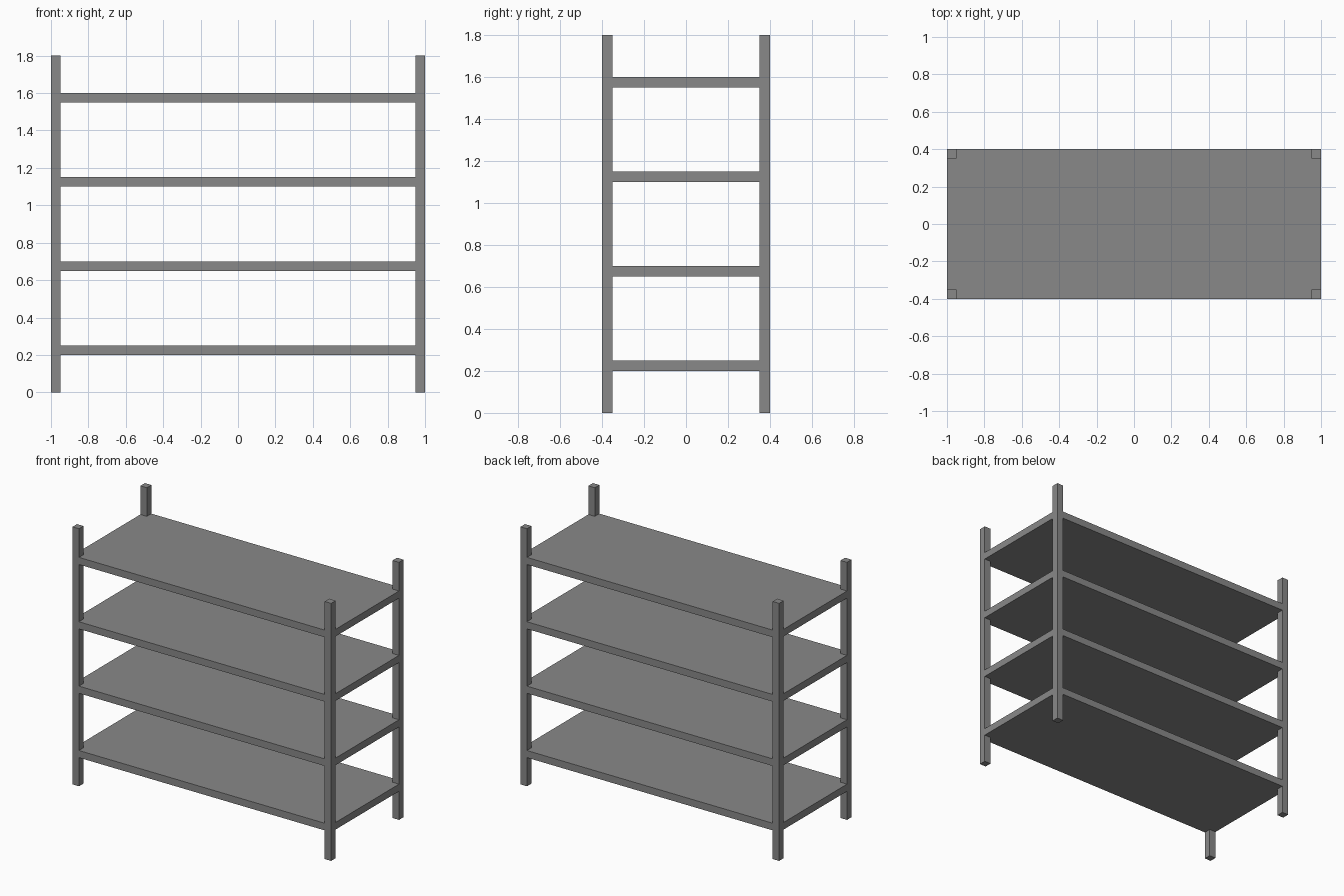
import bpy, bmesh

if "Cube" in bpy.data.objects:
    bpy.data.objects.remove(bpy.data.objects["Cube"])

W, D, H, T = 1.0, 0.4, 1.8, 0.05   # half width, half depth, height, thickness

grey = bpy.data.materials.new("grey metal")
grey.diffuse_color = (0.25, 0.25, 0.25, 1)
grey.use_nodes = True
grey.node_tree.nodes["Principled BSDF"].inputs["Base Color"].default_value = grey.diffuse_color


def prism(name, outline, z0, z1):
    """Extrude a flat outline from z0 up to z1."""
    bm = bmesh.new()
    face = bm.faces.new([bm.verts.new((x, y, z0)) for x, y in outline])
    ext = bmesh.ops.extrude_face_region(bm, geom=[face])
    top = [v for v in ext["geom"] if isinstance(v, bmesh.types.BMVert)]
    bmesh.ops.translate(bm, verts=top, vec=(0, 0, z1 - z0))
    bmesh.ops.recalc_face_normals(bm, faces=bm.faces)
    mesh = bpy.data.meshes.new(name)
    bm.to_mesh(mesh)
    bm.free()
    mesh.materials.append(grey)
    obj = bpy.data.objects.new(name, mesh)
    bpy.context.collection.objects.link(obj)
    return obj


# Four square corner posts
for sx, side in ((-1, "left"), (1, "right")):
    for sy, end in ((-1, "front"), (1, "back")):
        x0, x1, y0, y1 = sx * (W - T), sx * W, sy * (D - T), sy * D
        prism(f"{end}_{side}_post", [(x0, y0), (x1, y0), (x1, y1), (x0, y1)], 0, H)

# Four shelves, notched at the corners to fit flush around the posts
a, b = W - T, D - T
board = [(-a, -D), (a, -D), (a, -b), (W, -b), (W, b), (a, b),
         (a, D), (-a, D), (-a, b), (-W, b), (-W, -b), (-a, -b)]
for i in range(4):
    z = 0.2 + 0.45 * i
    prism(f"shelf_{i + 1}", board, z, z + T)
